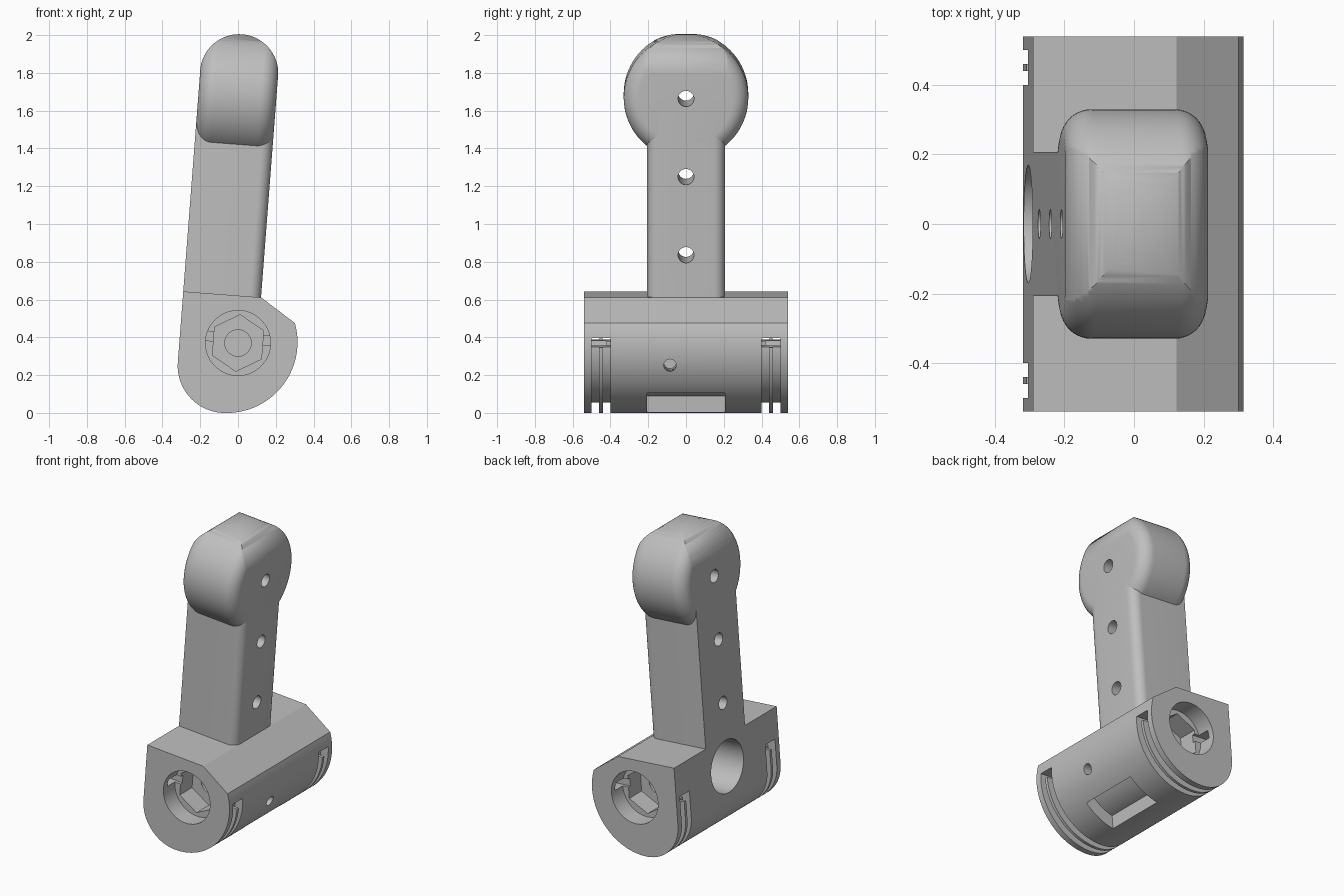
import bpy, bmesh, math
from mathutils import Matrix, Vector

cube = bpy.data.objects.get("Cube")
if cube:
    bpy.data.objects.remove(cube, do_unlink=True)

grey = bpy.data.materials.new("plain grey")
grey.use_nodes = True
GREY = (0.52, 0.52, 0.52, 1)
grey.diffuse_color = GREY
grey.node_tree.nodes["Principled BSDF"].inputs["Base Color"].default_value = GREY

# The whole lever leans a little; parts are modelled upright around the bore axis
LEAN = Matrix.Translation((0, 0, 0.37)) @ Matrix.Rotation(math.radians(4.4), 4, 'Y')
LEFT, RIGHT = -0.31, 0.103      # side faces of the arm
MID = (LEFT + RIGHT) / 2
HALF = 0.207                    # half width of the arm
HEAD_V = 1.305                  # height of the head centre


def finish(name, bm):
    bmesh.ops.recalc_face_normals(bm, faces=bm.faces)
    mesh = bpy.data.meshes.new(name)
    bm.to_mesh(mesh)
    bm.free()
    obj = bpy.data.objects.new(name, mesh)
    bpy.context.collection.objects.link(obj)
    mesh.materials.append(grey)
    obj.matrix_world = LEAN
    return obj


def prism(name, points, start, end, axis='Y'):
    """Extrude an outline: (x, z) along y, or (y, z) along x."""
    bm = bmesh.new()
    place = (lambda a, b: (a, start, b)) if axis == 'Y' else (lambda a, b: (start, a, b))
    push = (0, end - start, 0) if axis == 'Y' else (end - start, 0, 0)
    face = bm.faces.new([bm.verts.new(place(a, b)) for a, b in points])
    out = bmesh.ops.extrude_face_region(bm, geom=[face])
    verts = [g for g in out["geom"] if isinstance(g, bmesh.types.BMVert)]
    bmesh.ops.translate(bm, verts=verts, vec=push)
    return finish(name, bm)


def arc(ca, cb, r, a0, a1, n):
    angles = [math.radians(a0 + (a1 - a0) * i / n) for i in range(n + 1)]
    return [(ca + r * math.cos(t), cb + r * math.sin(t)) for t in angles]


def ring(ca, cb, r, n=48, turn=0):
    return arc(ca, cb, r, turn, turn + 360, n)[:-1]


def rect(a0, a1, b0, b1):
    return [(a0, b0), (a1, b0), (a1, b1), (a0, b1)]


def apply_boolean(obj, cutters, operation='DIFFERENCE'):
    for cutter in cutters:
        mod = obj.modifiers.new("cut", 'BOOLEAN')
        mod.operation, mod.solver, mod.object = operation, 'EXACT', cutter
    bpy.context.view_layer.update()
    graph = bpy.context.evaluated_depsgraph_get()
    mesh = bpy.data.meshes.new_from_object(obj.evaluated_get(graph))
    obj.modifiers.clear()
    obj.data = mesh
    for cutter in cutters:
        bpy.data.objects.remove(cutter, do_unlink=True)


def smooth(obj, degrees):
    bpy.ops.object.select_all(action='DESELECT')
    obj.select_set(True)
    bpy.context.view_layer.objects.active = obj
    bpy.ops.object.shade_smooth_by_angle(angle=math.radians(degrees))


def belly(inset, top, a0):
    """Rounded underside of the hub, from the right edge round to the left face."""
    return (arc(-0.06, 0, 0.375 - inset, a0, -90, 40)
            + arc(-0.06, -0.125, 0.25 - inset, -90, -180, 24)
            + [(LEFT + inset, top)])


# Hub
hub = prism("hub", [(RIGHT, 0.25)] + belly(0, 0.25, 20), -0.54, 0.54)
cuts = []
for s in (-1, 1):
    # stepped bore: round recess, hexagonal nut seat, blind bolt hole
    for outline, near, far in ((ring(0, 0, 0.172), 0.6, 0.42),
                               (ring(0, 0, 0.15, 6, 30), 0.43, 0.29),
                               (ring(0, 0, 0.07, 32), 0.3, 0.2)):
        cuts.append(prism("bore_cutter", outline, s * near, s * far))
    # twin strap channels round the underside, joined by a slot through the bore
    for y in (0.42, 0.48):
        channel = belly(-0.06, 0.03, 4) + belly(0.055, 0.03, 5)[::-1]
        cuts.append(prism("channel_cutter", channel, s * (y - 0.02), s * (y + 0.02)))
    cuts.append(prism("slot_cutter", rect(-0.5, 0.5, 0.0, 0.05), s * 0.4, s * 0.5))
# big round pocket in the flat side, pin hole opposite, curved window underneath
cuts.append(prism("pocket_cutter", ring(0, 0.06, 0.17), -0.5, -0.08, 'X'))
cuts.append(prism("pin_cutter", ring(-0.085, -0.095, 0.033, 24), 0.1, 0.5, 'X'))
window = arc(-0.06, 0, 0.29, -74, -15, 20) + [(0.22, -0.5), (0.02, -0.5)]
cuts.append(prism("window_cutter", window, -HALF, HALF))
apply_boolean(hub, cuts)
smooth(hub, 25)

# Arm, rounded along its two right edges
R = 0.06
section = ([(LEFT, -HALF)] + arc(RIGHT - R, -HALF + R, R, -90, 0, 10)
           + arc(RIGHT - R, HALF - R, R, 0, 90, 10) + [(LEFT, HALF)])
bm = bmesh.new()
base = bm.faces.new([bm.verts.new((x, y, 0.24)) for x, y in section])
out = bmesh.ops.extrude_face_region(bm, geom=[base])
bmesh.ops.translate(bm, vec=(0, 0, 1.0),
                    verts=[g for g in out["geom"] if isinstance(g, bmesh.types.BMVert)])
arm = finish("arm", bm)
apply_boolean(arm, [prism("hole_cutter", ring(0, v, 0.042, 32), -0.5, 0.3, 'X')
                    for v in (0.475, 0.89)])
smooth(arm, 30)

# Head: a disc with filleted rims, trimmed by a rounded top
F, DISC = 0.085, 0.33
rim = ([(LEFT, 0)] + arc(LEFT + F, DISC - F, F, 180, 90, 10)
       + arc(RIGHT - F, DISC - F, F, 90, 0, 10) + [(RIGHT, 0)])
bm = bmesh.new()
verts = [bm.verts.new((x, 0, HEAD_V + r)) for x, r in rim]
edges = [bm.edges.new(pair) for pair in zip(verts, verts[1:])]
bmesh.ops.spin(bm, geom=verts + edges, cent=Vector((0, 0, HEAD_V)), axis=Vector((1, 0, 0)),
               angle=math.tau, steps=80)
bmesh.ops.remove_doubles(bm, verts=bm.verts, dist=0.0005)
head = finish("head", bm)
crown = (arc(MID, 1.424, HALF, 0, 180, 40)
         + [(LEFT - 0.02, 1.4), (LEFT - 0.02, 0.8), (RIGHT + 0.02, 0.8), (RIGHT + 0.02, 1.4)])
apply_boolean(head, [prism("crown_cutter", crown, -0.5, 0.5)], 'INTERSECT')
apply_boolean(head, [prism("hole_cutter", ring(0, HEAD_V, 0.042, 32), -0.5, 0.3, 'X')])
smooth(head, 40)
